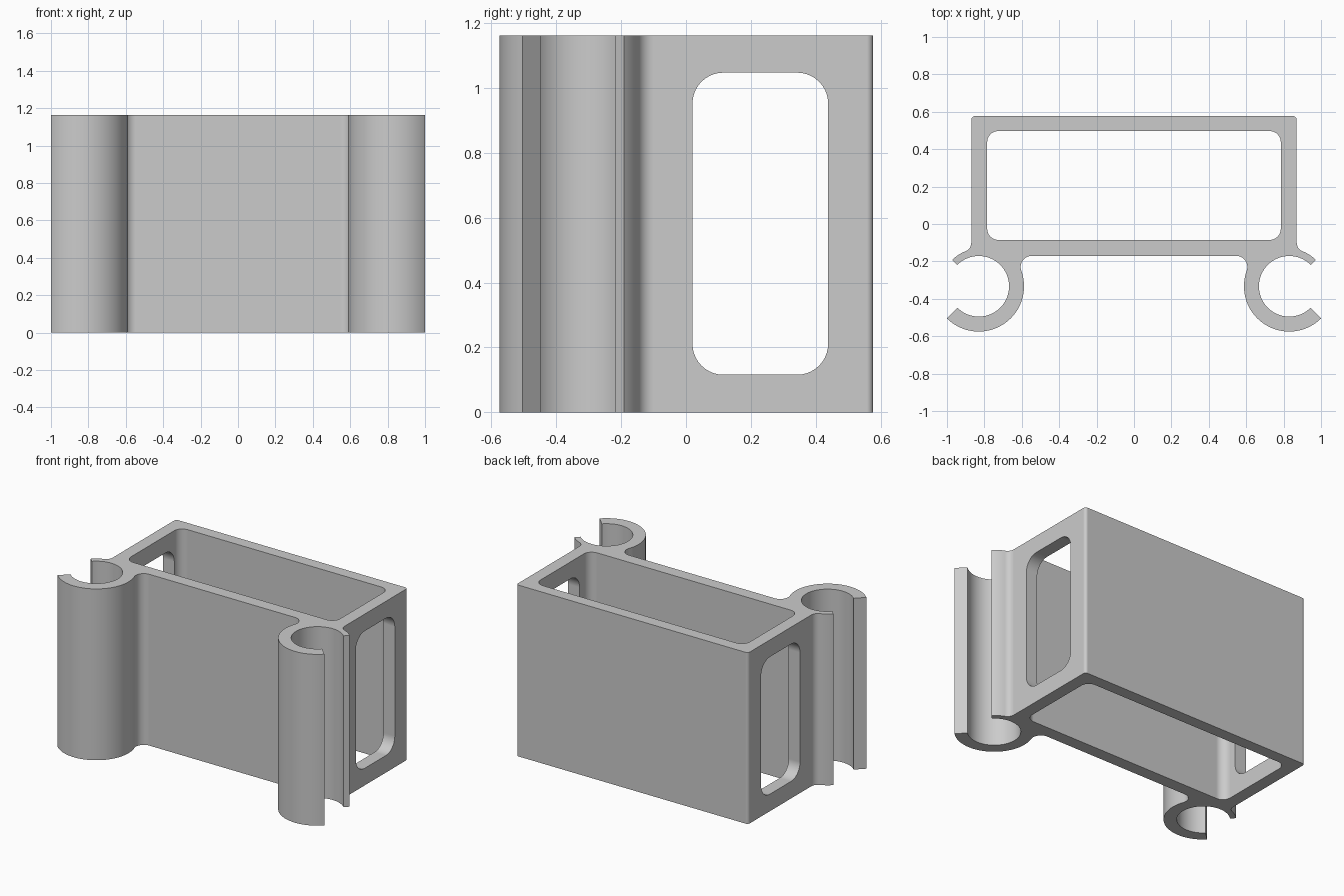
import bpy, bmesh
from math import radians, degrees, cos, sin, sqrt, atan2

cube = bpy.data.objects.get("Cube")
if cube:
    bpy.data.objects.remove(cube, do_unlink=True)

HEIGHT = 1.162
HALF_W, BACK, FRONT = 0.87, 0.577, -0.17      # box outer walls
CX, CY = 0.83, -0.333                         # clip centre
BORE, RING, ARM = 0.162, 0.242, 0.2           # clip radii
FILLET, SIDE_FILLET = 0.06, 0.05

grey = bpy.data.materials.new("plain grey")
grey.use_nodes = True
grey.diffuse_color = (0.6, 0.6, 0.6, 1)
grey.node_tree.nodes["Principled BSDF"].inputs["Base Color"].default_value = (0.6, 0.6, 0.6, 1)


def arc(cx, cy, r, start, end, n):
    """Points along an arc, angles in degrees."""
    angles = [radians(start + (end - start) * i / n) for i in range(n + 1)]
    return [(cx + r * cos(a), cy + r * sin(a)) for a in angles]


def rounded_rect(x0, x1, y0, y1, r):
    pts = []
    for i, (x, y) in enumerate([(x1 - r, y1 - r), (x0 + r, y1 - r),
                                (x0 + r, y0 + r), (x1 - r, y0 + r)]):
        pts += arc(x, y, r, i * 90, i * 90 + 90, 10)
    return pts


def prism(name, points, place, depth):
    """Extrude a closed outline; place maps a 2D point into space."""
    bm = bmesh.new()
    face = bm.faces.new([bm.verts.new(place(p)) for p in points])
    moved = bmesh.ops.extrude_face_region(bm, geom=[face])["geom"]
    bmesh.ops.translate(bm, vec=depth,
                        verts=[v for v in moved if isinstance(v, bmesh.types.BMVert)])
    bmesh.ops.recalc_face_normals(bm, faces=bm.faces)
    mesh = bpy.data.meshes.new(name)
    bm.to_mesh(mesh)
    bm.free()
    mesh.materials.append(grey)
    obj = bpy.data.objects.new(name, mesh)
    bpy.context.collection.objects.link(obj)
    return obj


# Fillet blending the front wall into the clip ring
fy = FRONT - FILLET
fx = CX - sqrt((RING + FILLET) ** 2 - (fy - CY) ** 2)
front_turn = degrees(atan2(CY - fy, CX - fx))

# Fillet blending the thin clip arm into the side wall
sx = HALF_W + SIDE_FILLET
sy = CY + sqrt((ARM + SIDE_FILLET) ** 2 - (sx - CX) ** 2)
side_turn = degrees(atan2(sy - CY, sx - CX))

# Half outline, mirrored into the whole section
half = arc(fx, fy, FILLET, 90, front_turn, 12)
half += arc(CX, CY, RING, 180 + front_turn, 315, 40)[1:]
half += arc(CX, CY, BORE, 315, 45, 56)
half += arc(CX, CY, ARM, 45, side_turn, 8)
half += arc(sx, sy, SIDE_FILLET, side_turn + 180, 180, 10)[1:]
half += arc(HALF_W - 0.02, BACK - 0.02, 0.02, 0, 90, 6)
outline = half + [(-x, y) for x, y in reversed(half)]
body = prism("box_with_side_clips", outline, lambda p: (p[0], p[1], 0), (0, 0, HEIGHT))

# Open centre and side windows
cutters = [
    prism("centre_cutter", rounded_rect(-0.785, 0.785, -0.085, 0.497, 0.06),
          lambda p: (p[0], p[1], -0.2), (0, 0, HEIGHT + 0.4)),
    prism("window_cutter", rounded_rect(0.02, 0.438, 0.116, 1.047, 0.095),
          lambda p: (-1.2, p[0], p[1]), (2.4, 0, 0)),
]
bpy.ops.object.select_all(action='DESELECT')
bpy.context.view_layer.objects.active = body
body.select_set(True)
for cutter in cutters:
    cutter.hide_render = True
    cut = body.modifiers.new(cutter.name, 'BOOLEAN')
    cut.operation, cut.solver, cut.object = 'DIFFERENCE', 'EXACT', cutter
    bpy.ops.object.modifier_apply(modifier=cut.name)
    bpy.data.objects.remove(cutter, do_unlink=True)

# Smooth curves, crisp edges
bpy.ops.object.shade_smooth_by_angle(angle=radians(30))
weighted = body.modifiers.new("even_shading", 'WEIGHTED_NORMAL')
weighted.keep_sharp = True
